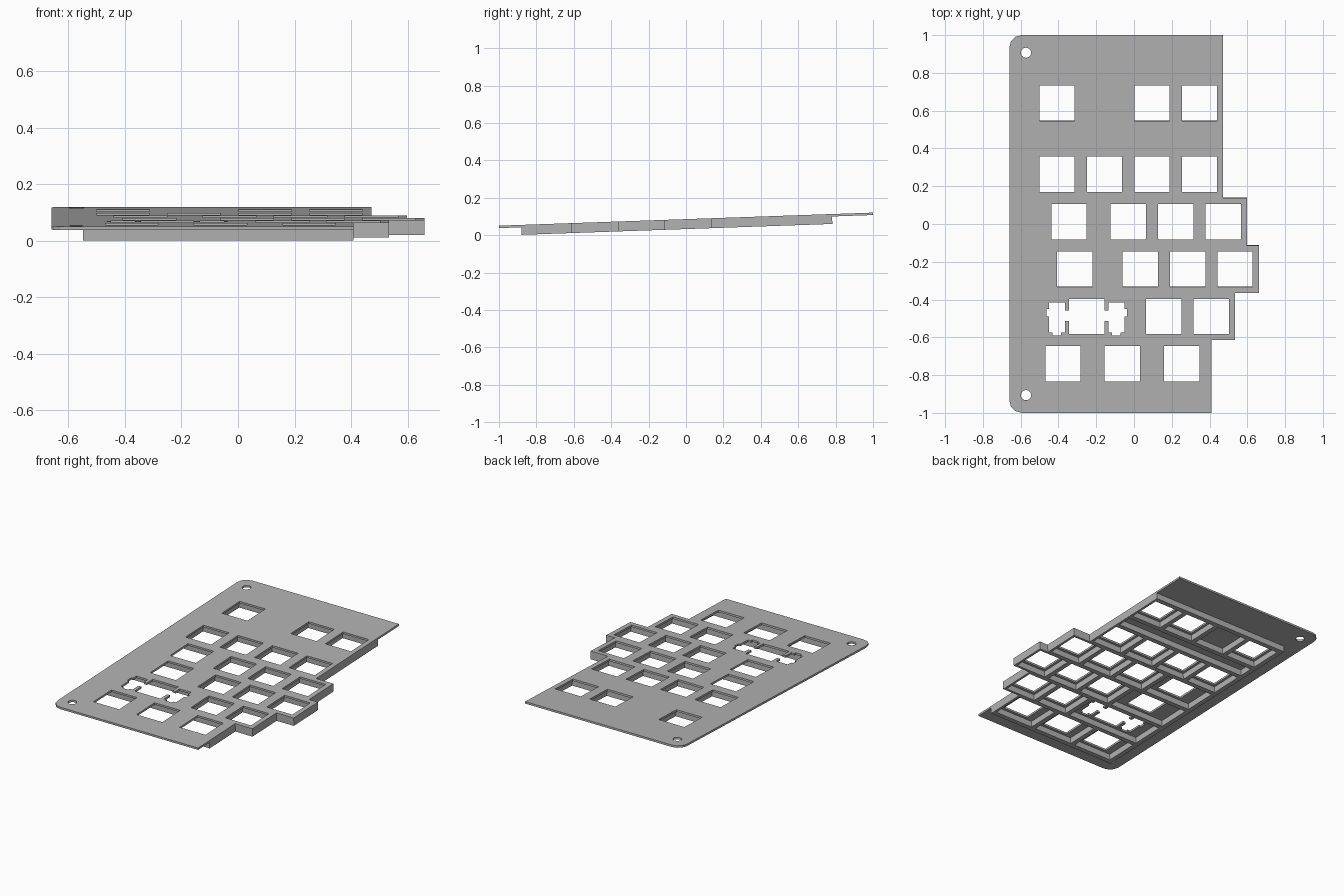
import bpy, bmesh, math
from mathutils import Matrix

if "Cube" in bpy.data.objects:
    bpy.data.objects.remove(bpy.data.objects["Cube"])

U = 0.2513            # one key unit
LEFT = -0.533         # left edge of the key field
HOLE = 0.0935         # half size of a switch opening
RIB = 0.0155          # half width of a rib
PLATE_T, TOTAL_T = 0.013, 0.053
TILT = Matrix.Translation((0, 0, 0.086)) @ Matrix.Rotation(math.radians(2), 4, 'X')

grey = bpy.data.materials.new("plate grey")
grey.use_nodes = True
grey.diffuse_color = (0.45, 0.45, 0.45, 1)
grey.node_tree.nodes["Principled BSDF"].inputs["Base Color"].default_value = (0.45, 0.45, 0.45, 1)


def rect(x0, x1, y0, y1):
    return [(x0, y0), (x1, y0), (x1, y1), (x0, y1)]


def arc(cx, cy, r, a0, a1, n):
    return [(cx + r * math.cos(math.radians(a0 + (a1 - a0) * i / n)),
             cy + r * math.sin(math.radians(a0 + (a1 - a0) * i / n))) for i in range(n + 1)]


def slab(name, loops, z_low, z_high):
    """Extrude an outline with holes between two heights, then tilt it."""
    curve = bpy.data.curves.new(name, 'CURVE')
    curve.dimensions = '2D'
    curve.fill_mode = 'BOTH'
    curve.extrude = (z_high - z_low) / 2
    for pts in loops:
        spline = curve.splines.new('POLY')
        spline.points.add(len(pts) - 1)
        for p, (x, y) in zip(spline.points, pts):
            p.co = (x, y, 0, 1)
        spline.use_cyclic_u = True
    temp = bpy.data.objects.new(name + "_helper", curve)
    bpy.context.scene.collection.objects.link(temp)
    bpy.context.view_layer.update()
    deps = bpy.context.evaluated_depsgraph_get()
    mesh = bpy.data.meshes.new_from_object(temp.evaluated_get(deps))
    bpy.data.objects.remove(temp)
    bm = bmesh.new()
    bm.from_mesh(mesh)
    bmesh.ops.remove_doubles(bm, verts=bm.verts, dist=1e-5)
    bmesh.ops.recalc_face_normals(bm, faces=bm.faces)
    for f in bm.faces:
        f.smooth = False
        f.material_index = 0
    bm.to_mesh(mesh)
    bm.free()
    mesh.transform(TILT @ Matrix.Translation((0, 0, (z_low + z_high) / 2)))
    mesh.materials.clear()
    mesh.materials.append(grey)
    mesh.name = name
    obj = bpy.data.objects.new(name, mesh)
    bpy.context.scene.collection.objects.link(obj)
    return obj


# Rows from front to back: centre height, key widths in units (negative = no key)
rows = [
    (-0.740, [1.25, 1.25, 1.25]),
    (-0.490, [2.25, 1, 1]),
    (-0.239, [1.75, 1, 1, 1]),
    (0.012, [1.5, 1, 1, 1]),
    (0.263, [1, 1, 1, 1]),
    (0.640, [1, -1, 1, 1]),
]

# Stepped right edge, shared by plate and ribs
steps = []
for y, widths in rows[:4]:
    x = LEFT + U * sum(widths)
    steps += [(x, y - U / 2), (x, y + U / 2)]
back_x = LEFT + 4 * U
steps.append((back_x, rows[3][0] + U / 2))

# Switch openings and underside pockets
openings, pockets = [], []
for y, widths in rows:
    x = LEFT
    for w in widths:
        size = abs(w) * U
        cx = x + size / 2
        pockets.append(rect(x + RIB, x + size - RIB, y - U / 2 + RIB, y + U / 2 - RIB))
        if w > 2:
            # Wide key: opening joined to a stabiliser slot on each side
            half = [(HOLE, 0.0935), (HOLE, 0.033), (0.115, 0.033), (0.115, 0.075),
                    (0.2, 0.075), (0.2, 0.04), (0.213, 0.04), (0.213, 0),
                    (0.2, 0), (0.2, -0.085), (0.18, -0.085), (0.18, -0.1),
                    (0.135, -0.1), (0.135, -0.085), (0.115, -0.085),
                    (0.115, -0.025), (HOLE, -0.025), (HOLE, -0.0935)]
            loop = half + [(-px, py) for px, py in reversed(half)]
            openings.append([(cx + px, y + py) for px, py in loop])
        elif w > 0:
            openings.append(rect(cx - HOLE, cx + HOLE, y - HOLE, y + HOLE))
        x += size
# Blank strip between the two rear rows
pockets.append(rect(LEFT + RIB, back_x - RIB,
                    rows[4][0] + U / 2 + RIB, rows[5][0] - U / 2 - RIB))

# Top plate with rounded left corners and screw holes
plate_outline = ([(steps[0][0], -1)] + steps[1:] + [(back_x, 1)]
                 + arc(-0.595, 0.935, 0.065, 90, 180, 3)
                 + arc(-0.595, -0.935, 0.065, 180, 270, 3))
screws = [arc(-0.572, s * 0.907, 0.027, 0, 345, 23) for s in (1, -1)]
slab("top_plate", [plate_outline] + openings + screws, -PLATE_T, 0)

# Ribs under the plate, framing every key
front_y = rows[0][0] - U / 2 - RIB
back_y = rows[5][0] + U / 2 + RIB
rib_outline = ([(steps[0][0], front_y)] + steps[1:]
               + [(back_x, back_y), (LEFT - RIB, back_y), (LEFT - RIB, front_y)])
slab("support_ribs", [rib_outline] + pockets, -TOTAL_T, -PLATE_T)
